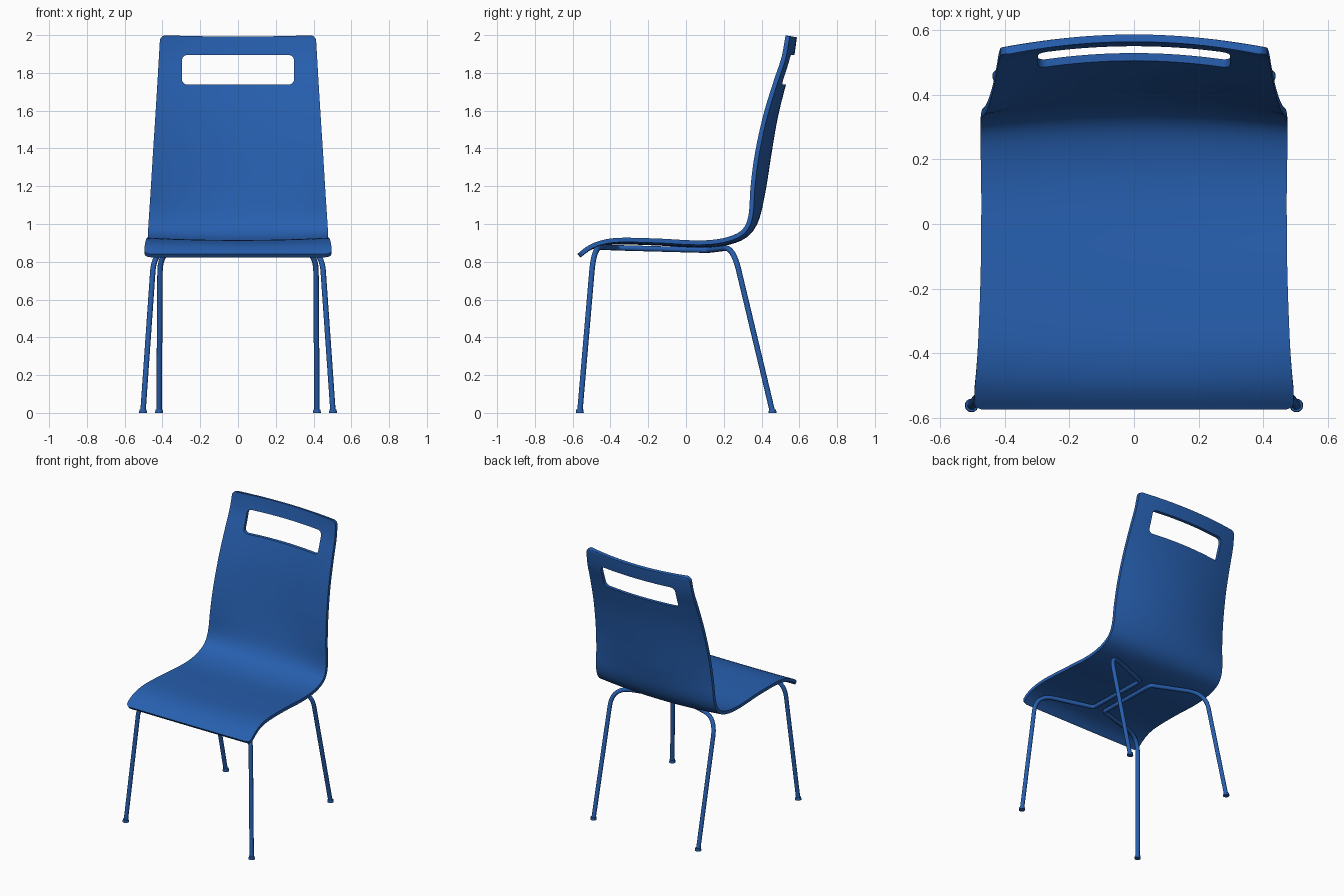
import bpy, bmesh, math
from mathutils import Vector

if "Cube" in bpy.data.objects:
    bpy.data.objects.remove(bpy.data.objects["Cube"])

blue = bpy.data.materials.new("blue")
blue.diffuse_color = (0.02, 0.115, 0.43, 1)
blue.use_nodes = True
blue.node_tree.nodes["Principled BSDF"].inputs["Base Color"].default_value = blue.diffuse_color


def mesh_object(name, bm):
    bmesh.ops.recalc_face_normals(bm, faces=bm.faces)
    me = bpy.data.meshes.new(name)
    bm.to_mesh(me)
    bm.free()
    ob = bpy.data.objects.new(name, me)
    bpy.context.collection.objects.link(ob)
    me.materials.append(blue)
    return ob


def catmull(p, n):
    """Smooth curve through the points p, n samples per span."""
    q = [2 * p[0] - p[1]] + p + [2 * p[-1] - p[-2]]
    out = []
    for i in range(1, len(q) - 2):
        a, b, c, d = q[i - 1:i + 3]
        for k in range(n):
            t = k / n
            out.append(0.5 * (2 * b + (c - a) * t + (2 * a - 5 * b + 4 * c - d) * t**2
                              + (3 * b - a - 3 * c + d) * t**3))
    return out + [p[-1]]


# Shell profile: y, z, half width, depth of the dish across the middle
PROFILE = [Vector(v) for v in (
    (-0.575, 0.842, 0.495, 0.002), (-0.52, 0.884, 0.494, 0.004),
    (-0.45, 0.913, 0.488, 0.008), (-0.35, 0.927, 0.482, 0.012),
    (-0.15, 0.923, 0.475, 0.014), (0.05, 0.913, 0.473, 0.015),
    (0.17, 0.920, 0.474, 0.017), (0.26, 0.945, 0.476, 0.02),
    (0.31, 0.985, 0.475, 0.027), (0.333, 1.06, 0.470, 0.04),
    (0.342, 1.2, 0.461, 0.06), (0.366, 1.38, 0.450, 0.064),
    (0.410, 1.58, 0.437, 0.055), (0.465, 1.76, 0.426, 0.045),
    (0.505, 1.88, 0.419, 0.042), (0.527, 1.999, 0.412, 0.038))]
THICK, CORNER, COLS = 0.023, 0.03, 28

dense = catmull(PROFILE, 10)
dist = [0.0]
for a, b in zip(dense, dense[1:]):
    dist.append(dist[-1] + (b.xy - a.xy).length)
total = dist[-1]


def at(s):
    i = next((k for k in range(1, len(dist)) if dist[k] >= s), len(dist) - 1)
    return dense[i - 1].lerp(dense[i], (s - dist[i - 1]) / (dist[i] - dist[i - 1]))


# Stations along the shell, closer together at the rounded corners
ends = [CORNER * (1 - math.cos(math.pi / 2 * k / 6)) for k in range(6)]
N = 70
stations = (ends + [CORNER + (total - 2 * CORNER) * k / N for k in range(N + 1)]
            + [total - e for e in reversed(ends)])

# Bent shell: seat and back in one sheet
bm = bmesh.new()
rows = []
for s in stations:
    y, z, w, dip = at(s)
    tan = (at(min(s + 0.01, total)).xy - at(max(s - 0.01, 0)).xy).normalized()
    out = Vector((tan.y, -tan.x))
    d = max(0, min(s, total - s))
    if d < CORNER:
        w -= CORNER - math.sqrt(max(0, CORNER**2 - (CORNER - d)**2))
    row = []
    for k in range(COLS + 1):
        u = 2 * k / COLS - 1
        o = dip * (1 - u * u)
        row.append([bm.verts.new((u * w, y + out.x * (o + t), z + out.y * (o + t)))
                    for t in (0, THICK)])
    rows.append(row)
for r0, r1 in zip(rows, rows[1:]):
    for k in range(COLS):
        for t in (0, 1):
            bm.faces.new((r0[k][t], r0[k + 1][t], r1[k + 1][t], r1[k][t]))
    for k in (0, COLS):
        bm.faces.new((r0[k][0], r0[k][1], r1[k][1], r1[k][0]))
for r in (rows[0], rows[-1]):
    for k in range(COLS):
        bm.faces.new((r[k][0], r[k + 1][0], r[k + 1][1], r[k][1]))
shell = mesh_object("seat_and_back_shell", bm)

# Rounded hand slot cut through the back
bm = bmesh.new()
rad, hw, z0, z1 = 0.03, 0.297, 1.738, 1.895
outline = []
for cx, cz, a0 in ((hw - rad, z1 - rad, 0), (rad - hw, z1 - rad, 90),
                   (rad - hw, z0 + rad, 180), (hw - rad, z0 + rad, 270)):
    for k in range(7):
        a = math.radians(a0 + 15 * k)
        outline.append(bm.verts.new((cx + rad * math.cos(a), 0.3, cz + rad * math.sin(a))))
face = bm.faces.new(outline)
ext = bmesh.ops.extrude_face_region(bm, geom=[face])
bmesh.ops.translate(bm, vec=(0, 0.5, 0),
                    verts=[g for g in ext["geom"] if isinstance(g, bmesh.types.BMVert)])
cutter = mesh_object("slot_cutter", bm)
cutter.hide_render = True
mod = shell.modifiers.new("slot", 'BOOLEAN')
mod.operation, mod.object, mod.solver = 'DIFFERENCE', cutter, 'EXACT'
bpy.context.view_layer.objects.active = shell
shell.select_set(True)
bpy.ops.object.modifier_apply(modifier=mod.name)
bpy.data.objects.remove(cutter)
bpy.ops.object.shade_smooth_by_angle(angle=math.radians(40))


def fillet(points, radii):
    """Round each inner corner of a path."""
    out = [points[0]]
    for a, c, b, r in zip(points, points[1:], points[2:], radii):
        p, q = c + (a - c).normalized() * r, c + (b - c).normalized() * r
        for k in range(13):
            t = k / 12
            out.append(p * (1 - t)**2 + c * 2 * t * (1 - t) + q * t * t)
    return out + [points[-1]]


def tube(name, points, radius):
    cu = bpy.data.curves.new(name, 'CURVE')
    cu.dimensions = '3D'
    cu.bevel_depth, cu.bevel_resolution, cu.use_fill_caps = radius, 4, True
    sp = cu.splines.new('POLY')
    sp.points.add(len(points) - 1)
    for p, v in zip(sp.points, points):
        p.co = (*v, 1)
    sp.use_smooth = True
    cu.materials.append(blue)
    ob = bpy.data.objects.new(name, cu)
    bpy.context.collection.objects.link(ob)


# Each side: one tube from front foot, in under the seat, out to rear foot
for side, sx in (("left", -1), ("right", 1)):
    path = [Vector((x * sx, y, z)) for x, y, z in (
        (0.503, -0.562, 0.005), (0.442, -0.487, 0.88), (0.045, -0.365, 0.874),
        (0.045, 0.118, 0.861), (0.412, 0.25, 0.877), (0.418, 0.458, 0.005))]
    tube(side + "_leg_frame", fillet(path, (0.13, 0.02, 0.02, 0.13)), 0.0145)
    for end, p in (("front", path[0]), ("rear", path[-1])):
        bm = bmesh.new()
        bmesh.ops.create_cone(bm, cap_ends=True, segments=24, radius1=0.021,
                              radius2=0.019, depth=0.018)
        bmesh.ops.translate(bm, vec=(p.x, p.y, 0.009), verts=bm.verts)
        foot = mesh_object(f"{end}_{side}_foot", bm)
        bpy.ops.object.select_all(action='DESELECT')
        foot.select_set(True)
        bpy.context.view_layer.objects.active = foot
        bpy.ops.object.shade_smooth_by_angle(angle=math.radians(40))
